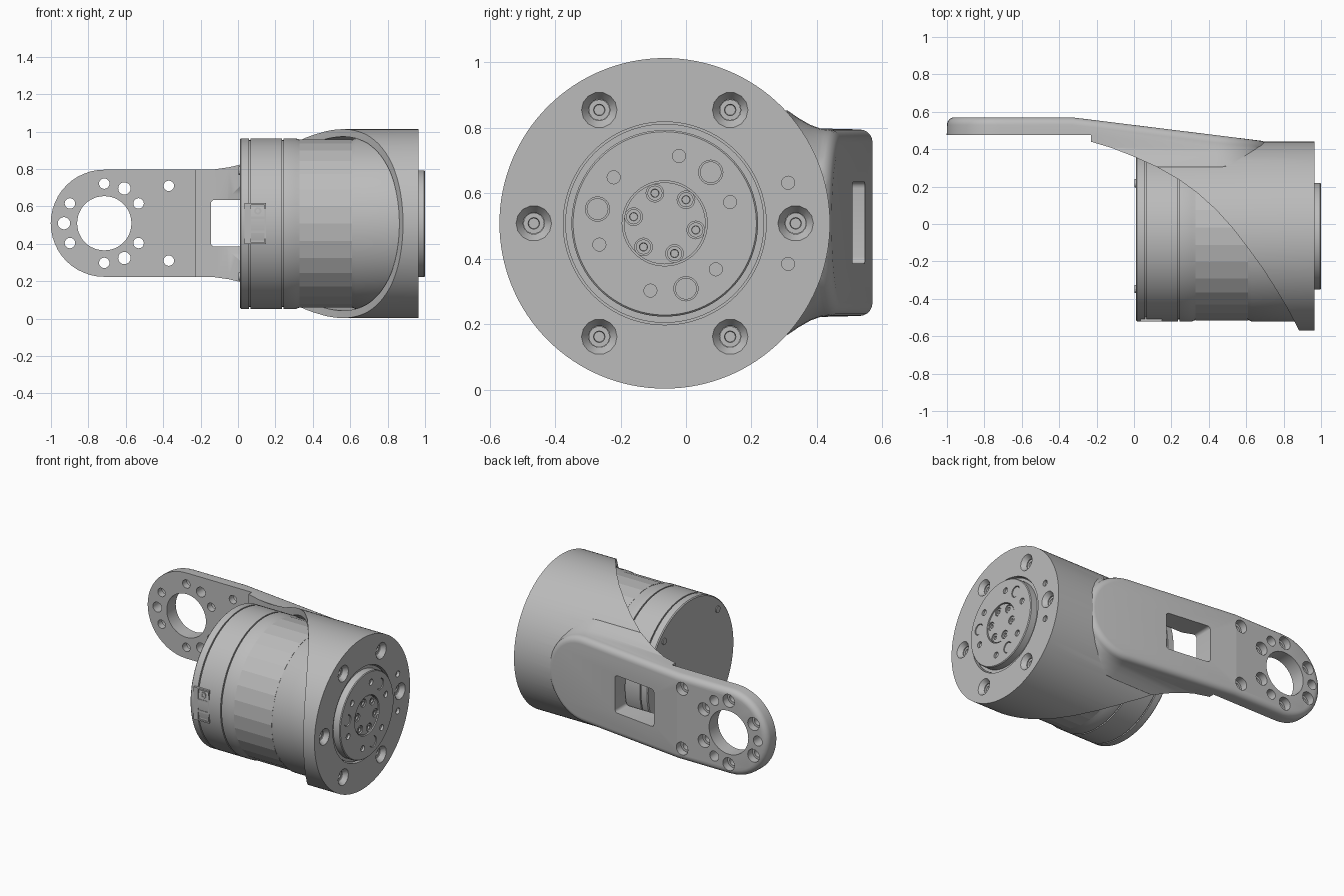
import bpy, bmesh
from math import cos, sin, pi, radians
from mathutils import Vector

cube = bpy.data.objects.get("Cube")
if cube:
    bpy.data.objects.remove(cube)

grey = bpy.data.materials.new("machined_grey")
grey.use_nodes = True
colour = (0.5, 0.5, 0.5, 1)
grey.diffuse_color = colour
grey.node_tree.nodes["Principled BSDF"].inputs["Base Color"].default_value = colour

CY, CZ = -0.065, 0.508      # main axis, running along x
ARM_X, ARM_Z = -0.715, 0.51  # centre of the arm eye


def build(name, solids):
    """Make one object from closed solids, each a list of matching rings."""
    bm = bmesh.new()
    for rings in solids:
        loops = [[bm.verts.new(p) for p in ring] for ring in rings]
        n = len(loops[0])
        for a, b in zip(loops, loops[1:]):
            for i in range(n):
                j = (i + 1) % n
                bm.faces.new((a[i], a[j], b[j], b[i]))
        bm.faces.new(loops[0])
        bm.faces.new(loops[-1])
    bmesh.ops.recalc_face_normals(bm, faces=bm.faces)
    me = bpy.data.meshes.new(name)
    bm.to_mesh(me)
    bm.free()
    me.materials.append(grey)
    ob = bpy.data.objects.new(name, me)
    bpy.context.scene.collection.objects.link(ob)
    return ob


def turn(profile, a=CY, b=CZ, seg=32, axis="x"):
    """Rings of (position, radius) around an x or y axis."""
    rings = []
    for t, r in profile:
        ring = []
        for i in range(seg):
            u, v = a + r * cos(2 * pi * i / seg), b + r * sin(2 * pi * i / seg)
            ring.append((t, u, v) if axis == "x" else (u, t, v))
        rings.append(ring)
    return rings


def polar(radius, start, count):
    """Points on a bolt circle about the main axis."""
    angles = [radians(start + 360 * k / count) for k in range(count)]
    return [(CY + radius * cos(t), CZ + radius * sin(t)) for t in angles]


def boolean(ob, cutter, operation="DIFFERENCE"):
    cutter.hide_render = True
    mod = ob.modifiers.new("cut", "BOOLEAN")
    mod.operation, mod.object, mod.solver = operation, cutter, "EXACT"
    dg = bpy.context.evaluated_depsgraph_get()
    me = bpy.data.meshes.new_from_object(ob.evaluated_get(dg))
    ob.modifiers.clear()
    ob.data = me
    bpy.data.objects.remove(cutter)


def screws(name, points, x, r):
    """Round heads with a socket in the middle."""
    shape = [(x - 0.03, r), (x, r), (x, r * 0.55), (x - 0.012, r * 0.5)]
    return build(name, [turn(shape, y, z, 16) for y, z in points])


# Arm: a rounded-end slab, sloping down and flaring into the sleeve
def slope(x):
    return 0.57 - 0.13 * min(max((x + 0.33) / 1.05, 0), 1)


def outline(offset):
    r, n = 0.285 + offset, 24
    right = [(0.435 + r * cos(t), ARM_Z + r * sin(t))
             for t in [pi * (i / n - 0.5) for i in range(n + 1)]]
    left = [(ARM_X + r * cos(t), ARM_Z + r * sin(t))
            for t in [pi * (i / n + 0.5) for i in range(n + 1)]]
    return right + [(-0.33, ARM_Z + r)] + left + [(-0.33, ARM_Z - r)]


rings = []
for k in range(6):
    t = k / 5 * pi / 2
    rings.append([(x, slope(x) - 0.04 * (1 - cos(t)), z)
                  for x, z in outline(0.04 * (sin(t) - 1))])
for y, o in ((0.41, 0.003), (0.38, 0.014), (0.345, 0.034), (0.31, 0.058), (0, 0.058)):
    rings.append([(x, min(y, slope(x) - 0.045), z) for x, z in outline(o)])
arm = build("arm", [rings])
bm = bmesh.new()
bm.from_mesh(arm.data)
bm.verts.ensure_lookup_table()
bmesh.ops.connect_verts(bm, verts=[bm.verts[25], bm.verts[51]])
bm.to_mesh(arm.data)
bm.free()

# Sleeve with the arm merged in, trimmed by a sweeping curve
body = build("sleeve_and_arm", [turn([(-0.3, 0.505), (0.965, 0.505)], seg=128)])
boolean(body, arm, "UNION")
curve = [(-0.23, 0.44), (-0.12, 0.407), (0, 0.36), (0.12, 0.306), (0.24, 0.238),
         (0.34, 0.165), (0.44, 0.075), (0.53, -0.025), (0.61, -0.13), (0.69, -0.24),
         (0.76, -0.35), (0.82, -0.45), (0.86, -0.525), (0.885, -0.575)]
side = [(-2, 0.475), (-0.23, 0.475)] + curve + [(0.885, -1), (2, -1), (2, 1), (-2, 1)]
trim = build("trim", [[[(x, y, z) for x, y in side] for z in (-1, 2)]])
boolean(body, trim, "INTERSECT")

# Motor bore and front opening
boolean(body, build("bore", [turn([(-0.5, 0.465), (0.895, 0.465), (0.895, 0.31),
                                   (1.2, 0.31)], seg=128)]))

# Window through the arm
window = []
for y in (0.2, 1):
    ring = []
    for k, (x, z) in enumerate(((0.15, 0.615), (-0.125, 0.615), (-0.125, 0.405), (0.15, 0.405))):
        for s in range(5):
            t = (k + s / 4) * pi / 2
            ring.append((x + 0.02 * cos(t), y, z + 0.02 * sin(t)))
    window.append(ring)
boolean(body, build("window", [window]))

# Eye, plain holes and counterbored holes in the arm
holes = [turn([(0.3, 0.145), (0.8, 0.145)], ARM_X, ARM_Z, 48, "y")]
for deg in (60, 180, 300):
    t = radians(deg)
    holes.append(turn([(0.3, 0.033), (0.8, 0.033)], ARM_X + 0.215 * cos(t),
                      ARM_Z + 0.215 * sin(t), 20, "y"))
bolts = [(ARM_X + 0.212 * cos(radians(d)), ARM_Z + 0.212 * sin(radians(d)))
         for d in (30, 90, 150, 210, 270, 330)]
for x, z in bolts + [(-0.37, 0.71), (-0.37, 0.31)]:
    holes.append(turn([(0.42, 0.028), (0.52, 0.028), (0.52, 0.043), (0.8, 0.043)],
                      x, z, 20, "y"))
boolean(body, build("arm_holes", holes))

# Flange countersinks and dowel holes
flange_bolts = polar(0.4, 0, 6)
sinks = [turn([(0.91, 0.033), (0.935, 0.033), (0.966, 0.055), (1, 0.055)], y, z, 14)
         for y, z in flange_bolts]
sinks += [turn([(0.945, 0.02), (1, 0.02)], 0.312, CZ + s * 0.124, 16) for s in (-1, 1)]
boolean(body, build("flange_holes", sinks))
flange_screws = screws("flange_screws", flange_bolts, 0.93, 0.032)

# Motor housing with grooves, and a faceted band in its recess
motor = build("motor_housing", [turn([
    (0.01, 0.45), (0.016, 0.456), (0.06, 0.456), (0.06, 0.446), (0.068, 0.446),
    (0.068, 0.456), (0.235, 0.456), (0.235, 0.446), (0.243, 0.446), (0.243, 0.456),
    (0.31, 0.456), (0.34, 0.444), (0.6, 0.444), (0.63, 0.457), (0.894, 0.457)], seg=96)])
grip = build("grip_band", [turn([(0.33, 0.451), (0.61, 0.451)], seg=30)])
back_screws = build("back_screws", [turn([(0.004, 0.012), (0.004, 0.022), (0.02, 0.022)],
                                         y, z, 12) for y, z in polar(0.4, 45, 4)])

# Output hub with pins and shallow holes
hub = build("output_hub", [turn([(0.88, 0.304), (0.95, 0.304), (0.95, 0.285), (0.995, 0.285),
                                 (1, 0.28)], seg=96)])
pins = polar(0.21, 48, 3)
cuts = [turn([(0.975, 0.13), (1.1, 0.13)], seg=64)]
cuts += [turn([(0.98, 0.037), (1.1, 0.037)], y, z, 24) for y, z in pins]
cuts += [turn([(0.985, 0.02), (1.1, 0.02)], y, z, 16) for y, z in polar(0.21, 18, 6)]
boolean(hub, build("hub_holes", cuts))
hub_pins = build("hub_pins", [turn([(0.97, 0.033), (0.996, 0.033)], y, z, 24) for y, z in pins])

cap = build("hub_cap", [turn([(0.96, 0.125), (0.995, 0.125)], seg=64)])
cap_bolts = polar(0.097, 48, 6)
boolean(cap, build("cap_holes", [turn([(0.98, 0.027), (1.1, 0.027)], y, z, 20)
                                 for y, z in cap_bolts]))
cap_screws = screws("cap_screws", cap_bolts, 0.99, 0.023)


# Connector block on the front of the motor
def block(x0, x1, y0, y1, z0, z1):
    return [[(x0, y, z0), (x1, y, z0), (x1, y, z1), (x0, y, z1)] for y in (y0, y1)]


connector = build("connector_plate", [block(0.035, 0.15, -0.522, -0.45, 0.4, 0.617)])
boolean(connector, build("sockets", [block(0.07, 0.142, -0.6, -0.512, z, z + h)
                                     for z, h in ((0.408, 0.05), (0.472, 0.062), (0.545, 0.062))]))
plugs = build("connector_plugs", [turn([(-0.49, 0.02), (-0.52, 0.02), (-0.52, 0.01),
                                        (-0.514, 0.01)], 0.106, z, 12, "y") for z in (0.503, 0.576)])

# Smooth shading on rounded parts, sharp edges kept
for ob in (body, motor, hub, cap, hub_pins, flange_screws, cap_screws, back_screws):
    bpy.ops.object.select_all(action="DESELECT")
    ob.select_set(True)
    bpy.context.view_layer.objects.active = ob
    bpy.ops.object.shade_smooth_by_angle(angle=radians(28))
